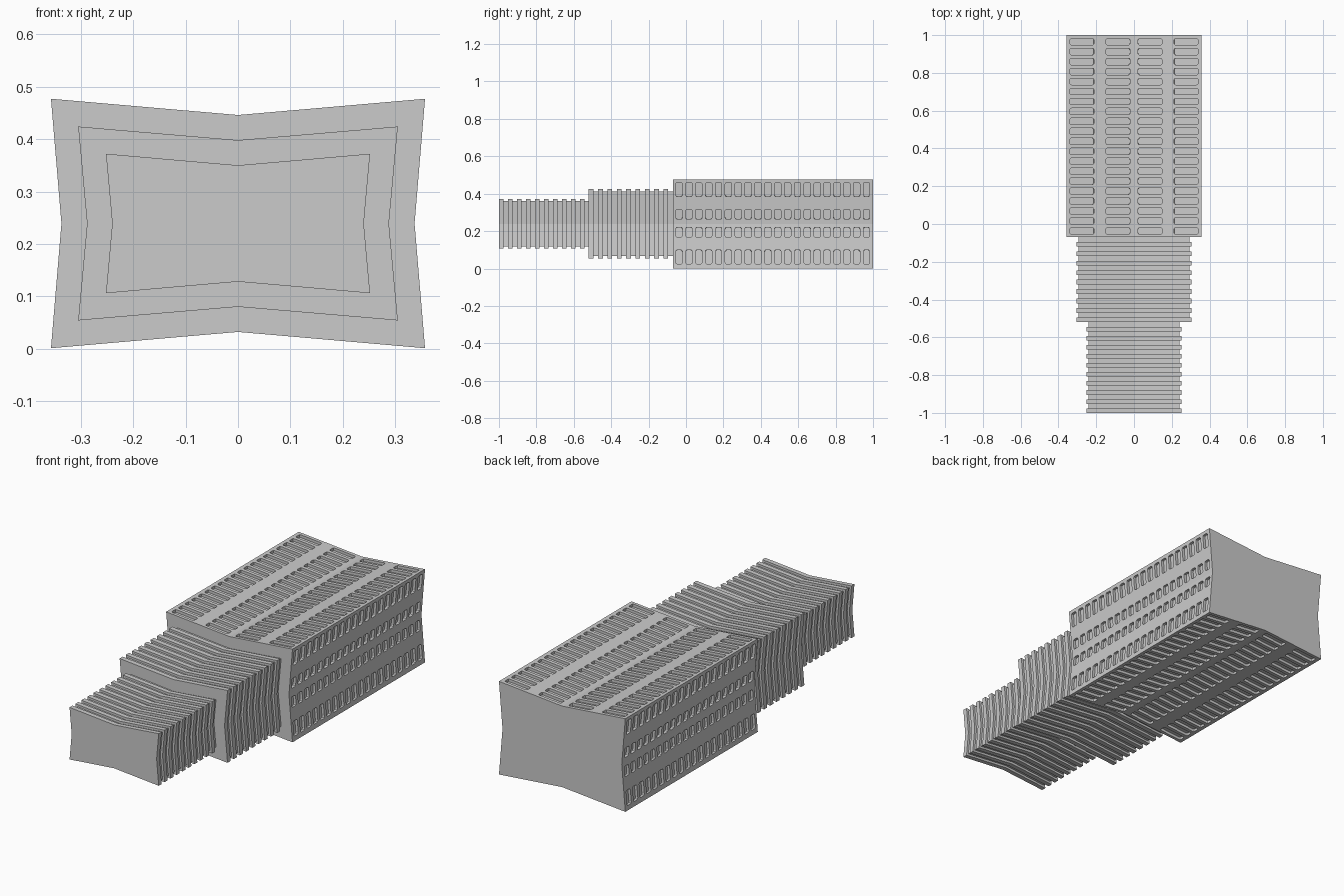
import bpy, bmesh
from mathutils import Vector, Matrix

cube = bpy.data.objects.get("Cube")
if cube:
    bpy.data.objects.remove(cube)

MID_Z = 0.239

grey = bpy.data.materials.new("light grey concrete")
grey.use_nodes = True
colour = (0.6, 0.6, 0.6, 1)
grey.diffuse_color = colour
grey.node_tree.nodes["Principled BSDF"].inputs["Base Color"].default_value = colour


def make_object(name, bm):
    bmesh.ops.recalc_face_normals(bm, faces=bm.faces)
    mesh = bpy.data.meshes.new(name)
    bm.to_mesh(mesh)
    bm.free()
    mesh.materials.append(grey)
    obj = bpy.data.objects.new(name, mesh)
    bpy.context.collection.objects.link(obj)
    return obj


def pinched_outline(hx, hz, dx, dz):
    """Rectangle whose four sides fold inwards at their middles."""
    return [(-hx, -hz), (0, dz - hz), (hx, -hz), (hx - dx, 0),
            (hx, hz), (0, hz - dz), (-hx, hz), (dx - hx, 0)]


def loft(name, size, stations):
    """Sweep the pinched outline along y; each station is (y, inset)."""
    hx, hz, dx, dz = size
    bm = bmesh.new()
    rings = []
    for y, inset in stations:
        outline = pinched_outline(hx - inset, hz - inset, dx, dz)
        rings.append([bm.verts.new((x, y, MID_Z + z)) for x, z in outline])
    for a, b in zip(rings, rings[1:]):
        for i in range(len(a)):
            j = (i + 1) % len(a)
            bm.faces.new((a[i], a[j], b[j], b[i]))
    bm.faces.new(rings[0])
    bm.faces.new(rings[-1])
    return make_object(name, bm)


def ribbed_stations(start, end, ribs, depth=0.012):
    """Alternate full-size ribs and inset grooves, beginning with a rib."""
    pitch = (end - start) / ribs
    stations = []
    for k in range(ribs):
        y = start + k * pitch
        stations += [(y, 0), (y + pitch / 2, 0),
                     (y + pitch / 2, depth), (y + pitch, depth)]
    return stations


# Ribbed upper tiers
loft("upper_tier", (0.252, 0.133, 0.012, 0.022), ribbed_stations(-1, -0.52, 10))
loft("middle_tier", (0.305, 0.185, 0.017, 0.026), ribbed_stations(-0.52, -0.07, 9))

# Wide base block
HX, HZ, DX, DZ = BASE = (0.357, 0.238, 0.02, 0.031)
base = loft("base_block", BASE, [(-0.07, 0), (1, 0)])


def add_window(bm, centre, across, normal, width, length=0.034, depth=0.014):
    """Rounded cutter that sinks a window into the face at centre."""
    box = bmesh.ops.create_cube(bm, size=1)["verts"]
    bmesh.ops.scale(bm, vec=(width, length, 2 * depth), verts=box)
    edges = {e for v in box for e in v.link_edges
             if abs(e.verts[0].co.z - e.verts[1].co.z) > depth}
    rounded = bmesh.ops.bevel(bm, geom=list(edges), offset=0.007, segments=2,
                              profile=0.5, affect="EDGES")
    verts = {v for f in rounded["faces"] for v in f.verts}
    frame = Matrix((across, (0, 1, 0), normal)).transposed().to_4x4()
    bmesh.ops.transform(bm, matrix=Matrix.Translation(centre) @ frame,
                        verts=list(verts))


# Window grid on all four sides of the base
bm = bmesh.new()
for row in range(20):
    y = -0.037 + row * 1.002 / 19
    for side in (-1, 1):
        for half in (-1, 1):
            # Top and bottom columns
            slope = DZ / HX
            for x in (0.0845, 0.2755):
                centre = Vector((half * x, y, MID_Z + side * (HZ - DZ + slope * x)))
                across = Vector((1, 0, side * half * slope)).normalized()
                normal = across.cross((0, 1, 0)) * side
                add_window(bm, centre, across, normal * (1 if normal.z * side > 0 else -1), 0.127)
            # Left and right columns
            slope = DX / HZ
            for z, height in ((0.048, 0.052), (0.18, 0.075)):
                centre = Vector((side * (HX - DX + slope * z), y, MID_Z + 0.003 + half * z))
                across = Vector((side * half * slope, 0, 1)).normalized()
                normal = Vector((0, 1, 0)).cross(across)
                add_window(bm, centre, across, normal, height)
cutter = make_object("window_cutter", bm)
cutter.hide_render = True

cut = base.modifiers.new("windows", "BOOLEAN")
cut.operation = "DIFFERENCE"
cut.solver = "EXACT"
cut.object = cutter
bpy.context.view_layer.objects.active = base
bpy.ops.object.modifier_apply(modifier=cut.name)
bpy.data.objects.remove(cutter)
